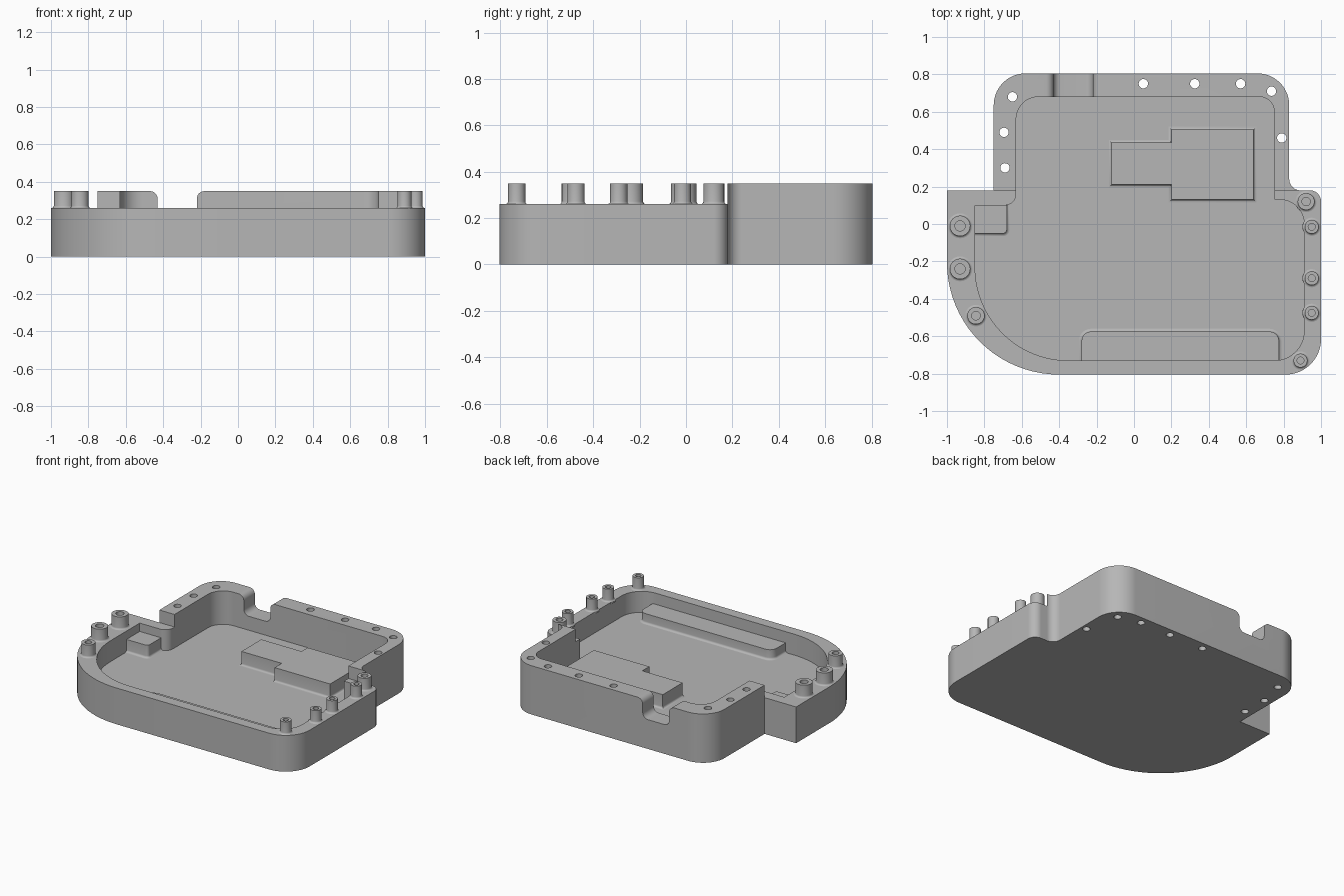
import bpy, bmesh, math
from mathutils import Vector

if "Cube" in bpy.data.objects:
    bpy.data.objects.remove(bpy.data.objects["Cube"])

metal = bpy.data.materials.new("machined_grey")
metal.diffuse_color = (0.47, 0.47, 0.47, 1)
metal.use_nodes = True
metal.node_tree.nodes["Principled BSDF"].inputs["Base Color"].default_value = metal.diffuse_color

FLOOR, RIM, TOP = 0.11, 0.26, 0.35


def rounded(corners, seg=14):
    """Outline from (x, y, radius) corners, each filleted tangentially."""
    out, n = [], len(corners)
    for i, (x, y, r) in enumerate(corners):
        p = Vector((x, y))
        if r == 0:
            out.append(p)
            continue
        a = (Vector(corners[i - 1][:2]) - p).normalized()
        b = (Vector(corners[(i + 1) % n][:2]) - p).normalized()
        c = p + (a + b) * r              # square corners only
        for k in range(seg + 1):
            t = k / seg * math.pi / 2
            out.append(c - b * r * math.cos(t) - a * r * math.sin(t))
    return out


def offset(pts, d):
    """Grow a counter-clockwise outline by d with mitred corners."""
    out = []
    for i, p in enumerate(pts):
        e1 = (p - pts[i - 1]).normalized()
        e2 = (pts[(i + 1) % len(pts)] - p).normalized()
        n1, n2 = Vector((e1.y, -e1.x)), Vector((e2.y, -e2.x))
        out.append(p + (n1 + n2) * d / (1 + n1.dot(n2)))
    return out


def finish(name, bm):
    bmesh.ops.recalc_face_normals(bm, faces=bm.faces)
    me = bpy.data.meshes.new(name)
    bm.to_mesh(me)
    bm.free()
    me.materials.append(metal)
    ob = bpy.data.objects.new(name, me)
    bpy.context.collection.objects.link(ob)
    return ob


def loft(name, layers):
    """Closed solid through a stack of (outline, z) layers."""
    bm = bmesh.new()
    rings = [[bm.verts.new((p[0], p[1], z)) for p in pts] for pts, z in layers]
    n = len(rings[0])
    for lo, hi in zip(rings, rings[1:]):
        for i in range(n):
            j = (i + 1) % n
            bm.faces.new((lo[i], lo[j], hi[j], hi[i]))
    bm.faces.new(rings[0][::-1])
    bm.faces.new(rings[-1])
    return finish(name, bm)


def prism(name, pts, z0, z1):
    return loft(name, [(pts, z0), (pts, z1)])


def circle(x, y, r, n=24):
    return [Vector((x + r * math.cos(2 * math.pi * k / n),
                    y + r * math.sin(2 * math.pi * k / n))) for k in range(n)]


def smooth(ob):
    bpy.ops.object.select_all(action='DESELECT')
    ob.select_set(True)
    bpy.context.view_layer.objects.active = ob
    bpy.ops.object.shade_smooth_by_angle(angle=math.radians(30))


def fillet_layers(pts, z0, z1, f):
    """Straight wall that flares out with radius f at its base."""
    layers = [(offset(pts, f + 0.001), z0 - 0.01)]
    for k in range(5):
        t = k / 4 * math.pi / 2
        layers.append((offset(pts, f * (1 - math.sin(t))), z0 + f * (1 - math.cos(t))))
    return layers + [(pts, z1)]


# housing body: outer outline, counter-clockwise from the left step
body = prism("housing_body", rounded([
    (-1, 0.18, 0), (-1, -0.805, 0.6), (1, -0.805, 0.19), (1, 0.18, 0.06),
    (0.83, 0.18, 0.06), (0.83, 0.805, 0.17), (-0.75, 0.805, 0.17),
    (-0.75, 0.18, 0)], 20), 0, TOP)

cutters = []
# pocket
cutters.append(prism("pocket_cutter", rounded([
    (-0.85, 0.10, 0), (-0.85, -0.73, 0.5), (0.91, -0.73, 0.16),
    (0.91, 0.13, 0.13), (0.75, 0.13, 0), (0.75, 0.68, 0.08),
    (-0.63, 0.68, 0.12), (-0.63, 0.10, 0.06)], 20), FLOOR, 0.6))
# lowered front rim
cutters.append(prism("rim_cutter", [Vector(p) for p in
               ((-1.2, -1), (1.2, -1), (1.2, 0.18), (-1.2, 0.18))], RIM, 0.6))

# cable notch through the back wall, rounded at its mouth and bottom
L, R, B, r = -0.43, -0.22, 0.21, 0.04
prof = [(L - r, 0.5), (L - r, TOP)]
arc = [k / 8 * math.pi / 2 for k in range(9)]
prof += [(L - r + r * math.sin(t), TOP - r + r * math.cos(t)) for t in arc[1:]]
prof += [(L + r - r * math.cos(t), B + r - r * math.sin(t)) for t in arc]
prof += [(L + R - x, z) for x, z in reversed(prof)]
bm = bmesh.new()
ends = [[bm.verts.new((x, y, z)) for x, z in prof] for y in (0.6, 0.9)]
for i in range(len(prof)):
    j = (i + 1) % len(prof)
    bm.faces.new((ends[0][i], ends[0][j], ends[1][j], ends[1][i]))
bm.faces.new(ends[0])
bm.faces.new(ends[1][::-1])
cutters.append(finish("notch_cutter", bm))

# screw holes through the tall wall
for x, y in ((-0.65, 0.68), (-0.695, 0.49), (-0.69, 0.30), (0.05, 0.75),
             (0.325, 0.75), (0.57, 0.75), (0.735, 0.71), (0.79, 0.46)):
    cutters.append(prism("screw_hole_cutter", circle(x, y, 0.025), -0.1, 0.6))

bpy.context.view_layer.objects.active = body
for c in cutters:
    m = body.modifiers.new(c.name, 'BOOLEAN')
    m.operation, m.solver, m.object = 'DIFFERENCE', 'EXACT', c
    bpy.ops.object.modifier_apply(modifier=m.name)
for c in cutters:
    bpy.data.objects.remove(c)
smooth(body)

# raised pads on the pocket floor
pads = {
    "centre_pad": ([(-0.12, 0.21, 0), (0.2, 0.21, 0), (0.2, 0.13, 0), (0.64, 0.13, 0),
                    (0.64, 0.505, 0), (0.2, 0.505, 0), (0.2, 0.435, 0), (-0.12, 0.435, 0)], 0.21),
    "front_ledge": ([(-0.28, -0.76, 0), (0.775, -0.76, 0), (0.775, -0.575, 0.05),
                     (-0.28, -0.575, 0.05)], 0.18),
    "side_pad": ([(-0.88, -0.05, 0), (-0.68, -0.05, 0.02), (-0.68, 0.10, 0),
                  (-0.88, 0.10, 0)], 0.20),
}
for name, (corners, z) in pads.items():
    smooth(loft(name, fillet_layers(rounded(corners, 6), FLOOR, z, 0.015)))

# hollow screw posts on the low rim: x, y, radius
for x, y, rad in ((-0.93, -0.01, 0.055), (-0.93, -0.24, 0.055), (-0.845, -0.49, 0.046),
                  (0.92, 0.12, 0.045), (0.95, -0.015, 0.037), (0.95, -0.29, 0.037),
                  (0.95, -0.475, 0.037), (0.89, -0.73, 0.037)):
    hole = circle(x, y, rad * 0.5)
    layers = fillet_layers(circle(x, y, rad), RIM, TOP, 0.012)
    smooth(loft("screw_post", layers + [(hole, TOP), (hole, RIM + 0.01)]))
